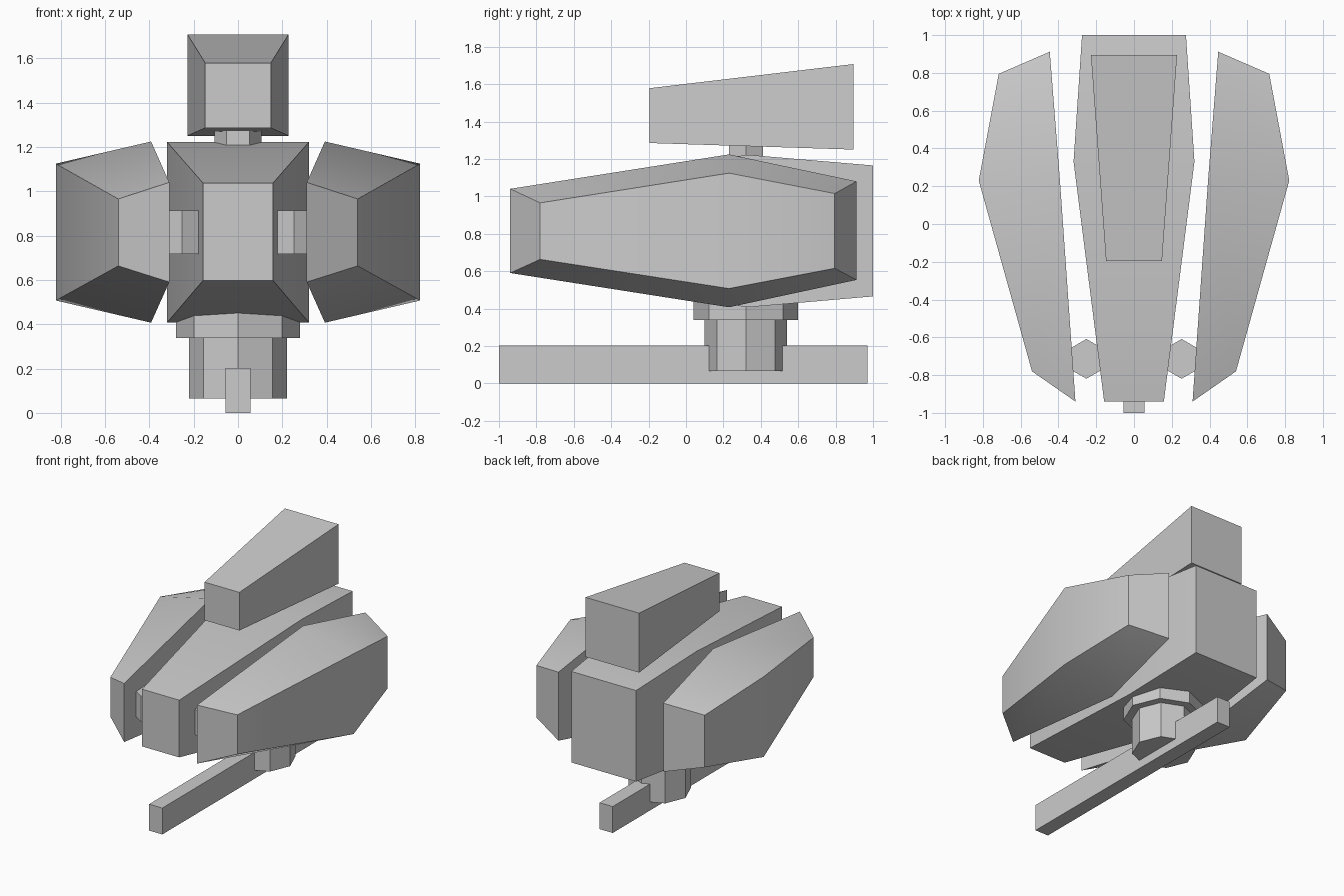
import bpy, bmesh
from math import pi, cos, sin
from mathutils import Vector

if "Cube" in bpy.data.objects:
    bpy.data.objects.remove(bpy.data.objects["Cube"])


def add_object(name, bm, smooth=False):
    bmesh.ops.recalc_face_normals(bm, faces=bm.faces[:])
    mesh = bpy.data.meshes.new(name)
    bm.to_mesh(mesh)
    bm.free()
    obj = bpy.data.objects.new(name, mesh)
    bpy.context.collection.objects.link(obj)
    if smooth:
        bpy.ops.object.select_all(action='DESELECT')
        obj.select_set(True)
        bpy.context.view_layer.objects.active = obj
        bpy.ops.object.shade_smooth_by_angle()
    return obj


def loft(name, rings, smooth=False):
    """Skin closed rings of points and cap both ends."""
    bm = bmesh.new()
    rows = [[bm.verts.new(p) for p in ring] for ring in rings]
    n = len(rows[0])
    for a, b in zip(rows, rows[1:]):
        for i in range(n):
            j = (i + 1) % n
            bm.faces.new((a[i], a[j], b[j], b[i]))
    bm.faces.new(rows[0])
    bm.faces.new(rows[-1])
    return add_object(name, bm, smooth)


def box_ring(y, half, lo, hi):
    return [(-half, y, lo), (half, y, lo), (half, y, hi), (-half, y, hi)]


def prism(name, sides, radius, x, y, z0, z1, turn=0.0):
    angles = [turn + 2 * pi * i / sides for i in range(sides)]
    return loft(name, [[(x + radius * cos(a), y + radius * sin(a), z)
                        for a in angles] for z in (z0, z1)])


# Central hull, swelling toward the rear third
loft("hull", [box_ring(-0.94, 0.158, 0.597, 1.037),
              box_ring(0.33, 0.32, 0.407, 1.222),
              box_ring(1.0, 0.275, 0.465, 1.165)], smooth=True)

# Tapered upper housing and its hexagonal neck
loft("upper_housing", [box_ring(-0.195, 0.148, 1.285, 1.578),
                       box_ring(0.895, 0.228, 1.25, 1.707)])
prism("neck", 6, 0.105, 0, 0.32, 1.19, 1.30)

# Side pods: each station is (inner x, y, low z, high z), then the outer edge
stations = [((0.31, -0.94, 0.59, 1.04), (0.54, -0.78, 0.663, 0.965)),
            ((0.392, 0.23, 0.407, 1.224), (0.822, 0.23, 0.507, 1.124)),
            ((0.446, 0.912, 0.553, 1.08), (0.716, 0.795, 0.615, 1.015))]
for side, s in (("left", -1), ("right", 1)):
    rings = [[(s * xi, yi, li), (s * xo, yo, lo), (s * xo, yo, ho), (s * xi, yi, hi)]
             for (xi, yi, li, hi), (xo, yo, lo, ho) in stations]
    loft(side + "_pod", rings, smooth=True)
    # Hexagonal link between hull and pod
    prism(side + "_link", 6, 0.105, s * 0.252, -0.714, 0.717, 0.913, pi / 2)

# Octagonal collar and pivot under the hull
prism("collar", 8, 0.28, 0, 0.32, 0.338, 0.50)
prism("pivot", 8, 0.22, 0, 0.32, 0.065, 0.36)

# Long base rail
loft("base_rail", [box_ring(-1.0, 0.056, 0.0, 0.203),
                   box_ring(0.97, 0.056, 0.0, 0.203)])
